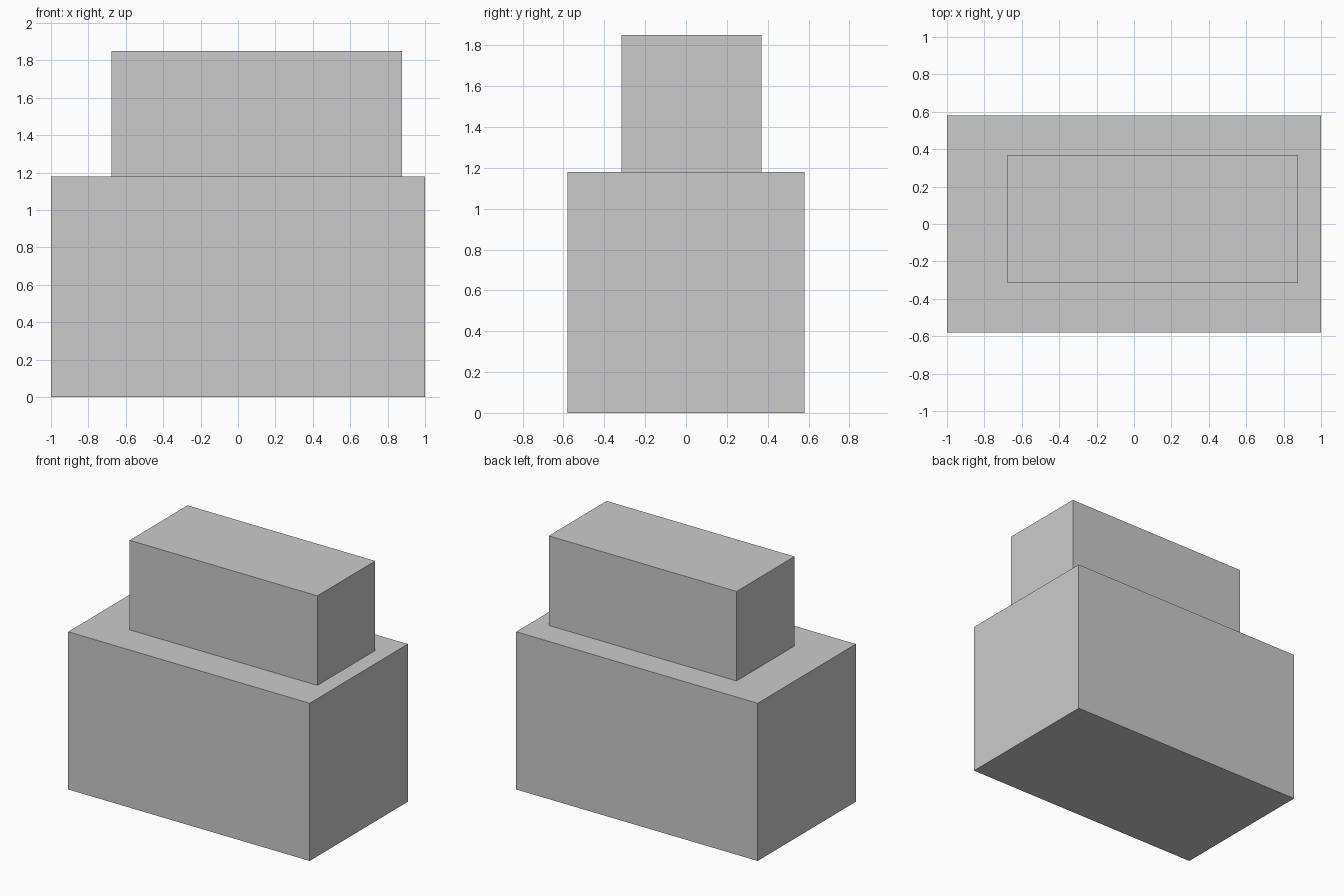
import bpy

if "Cube" in bpy.data.objects:
    bpy.data.objects.remove(bpy.data.objects["Cube"])


def box(name, lo, hi):
    """Axis-aligned box between two opposite corners."""
    centre = [(a + b) / 2 for a, b in zip(lo, hi)]
    bpy.ops.mesh.primitive_cube_add(size=1, location=centre)
    ob = bpy.context.object
    ob.name = name
    ob.scale = [b - a for a, b in zip(lo, hi)]
    bpy.ops.object.transform_apply(location=False, rotation=False, scale=True)
    return ob


# Wide lower block standing on the ground
box("lower_block", (-1, -0.58, 0), (1, 0.58, 1.18))

# Smaller, off-centre block resting on top
box("upper_block", (-0.677, -0.315, 1.18), (0.878, 0.369, 1.85))
